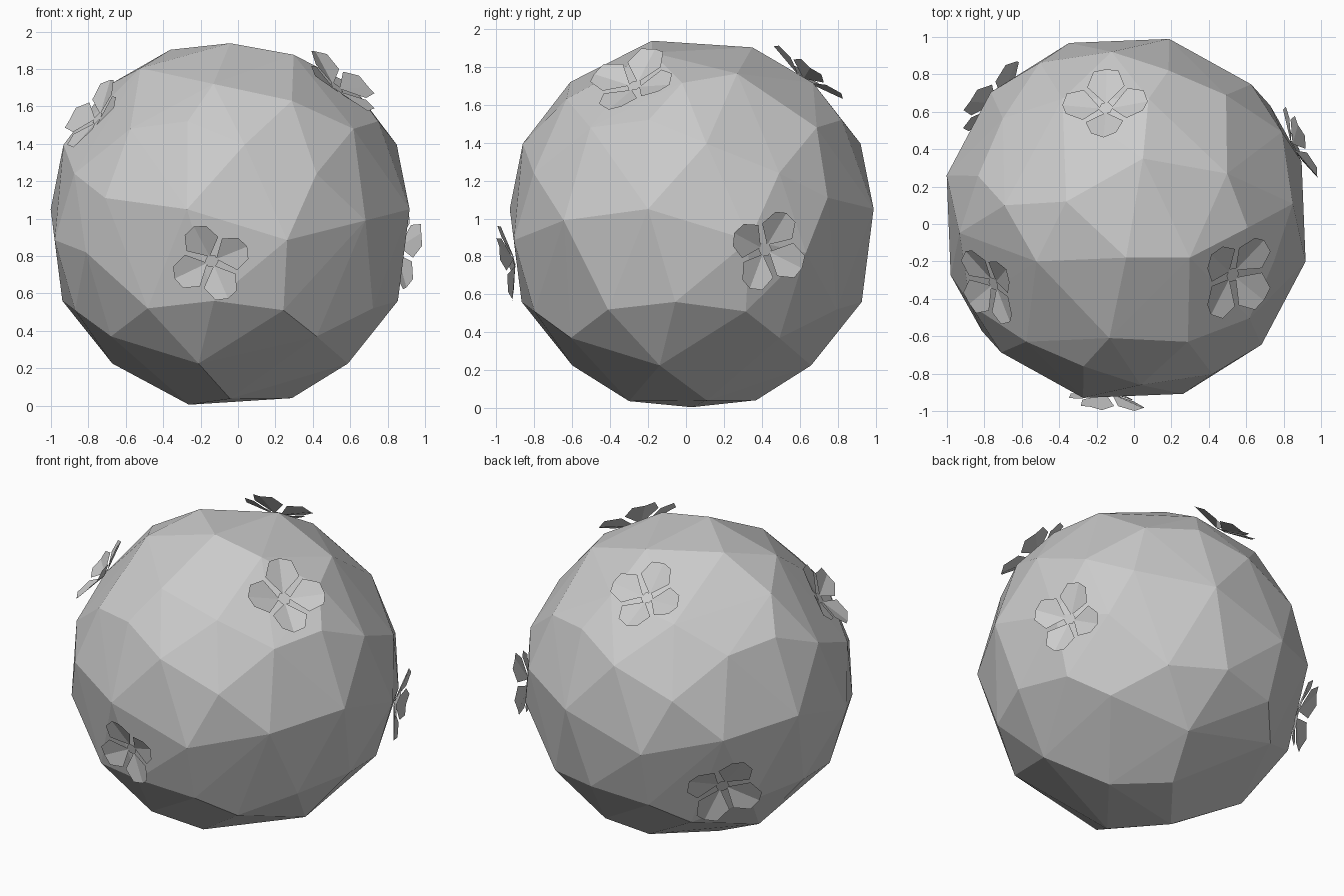
import bpy, bmesh
from math import sin, cos, pi, radians, sqrt
from mathutils import Vector, Matrix

if "Cube" in bpy.data.objects:
    bpy.data.objects.remove(bpy.data.objects["Cube"])

CENTRE = Vector((-0.042, 0.03, 0.97))
RADIUS = 0.99

grey = bpy.data.materials.new("plain_grey")
grey.use_nodes = True
grey.diffuse_color = (0.6, 0.6, 0.6, 1)
grey.node_tree.nodes["Principled BSDF"].inputs["Base Color"].default_value = (0.6, 0.6, 0.6, 1)


def finish(name, bm):
    mesh = bpy.data.meshes.new(name)
    bm.to_mesh(mesh)
    bm.free()
    mesh.materials.append(grey)
    obj = bpy.data.objects.new(name, mesh)
    bpy.context.collection.objects.link(obj)


# Faceted ball: the corners of the facets lie on a sphere, wrapped in a hull
corners = []


def add_corner(angle, z):
    r = sqrt(RADIUS ** 2 - z * z)
    corners.append(Vector((r * sin(angle), -r * cos(angle), z)))


# Bands around the middle as (turn in degrees, height), repeated on four sides
band = [(-13.5, .08), (18, -.085),
        (-30, -.45), (-5.5, -.41), (19, -.46), (36, -.6), (-15, -.745),
        (-16, .55), (5, .425), (29, .27), (-39, .51)]
for side in range(4):
    for turn, z in band:
        add_corner(radians(turn) + side * pi / 2, z)

# Corners between the four sides, repeated on two opposite sides
for half_turn in (0, pi):
    for turn, z in ((47, .02), (-43, .14), (-52, -.15)):
        add_corner(radians(turn) + half_turn, z)

# Caps as (x, y)
top_cap = [(-.32, .09), (0, -.21), (.09, .32), (.34, -.21), (.54, .24),
           (-.48, -.23), (-.65, .07), (-.09, -.64), (.33, -.66),
           (.65, -.05), (.12, .64), (-.34, .64)]
bottom_cap = [(-.22, 0), (.33, .08), (0, -.33), (.05, .34)]
for cap, sign in ((top_cap, 1), (bottom_cap, -1)):
    for x, y in cap:
        corners.append(Vector((x, y, sign * sqrt(RADIUS ** 2 - x * x - y * y))))

bm = bmesh.new()
for p in corners:
    bm.verts.new(p + CENTRE)
bmesh.ops.convex_hull(bm, input=bm.verts[:])
loose = [v for v in bm.verts if not v.link_faces]
bmesh.ops.delete(bm, geom=loose, context="VERTS")
bmesh.ops.recalc_face_normals(bm, faces=bm.faces[:])
finish("ball", bm)


# Flowers: four creased petals around a small hexagonal middle
def add_flower(name, direction, spin, size, distance=0.965):
    n = Vector(direction).normalized()
    u = Vector((0, 0, 1)).cross(n).normalized()
    v = n.cross(u)
    frame = Matrix((u, v, n)).transposed()
    origin = CENTRE + n * distance

    bm = bmesh.new()

    def put(p, angle):
        local = Matrix.Rotation(angle, 3, "Z") @ Vector(p)
        return bm.verts.new(origin + frame @ local * size)

    for k in range(4):
        a = radians(spin) + k * pi / 2
        base = put((.025, 0, .005), a)
        tip = put((.205, 0, .045), a)
        for s in (1, -1):
            shoulder = put((.105, s * .09, .04), a)
            corner = put((.185, s * .06, .055), a)
            half = [base, shoulder, corner, tip]
            bm.faces.new(half[::-s])
    bm.faces.new([put((.035, 0, .008), k * pi / 3) for k in range(6)])
    finish(name, bm)


add_flower("front_flower", (-.10, -.95, -.2), 24, 1.05, 0.955)
add_flower("side_flower", (.90, .39, -.135), 65, 1.08, 0.975)
add_flower("top_flower", (-.11, .60, .78), -10, 1.12)
add_flower("upper_left_flower", (.585, -.31, .75), -10, 1.2)
add_flower("upper_right_flower", (-.75, -.37, .60), 10, 1.1)
add_flower("back_flower", (-.69, .63, -.31), 65, 1.2)
